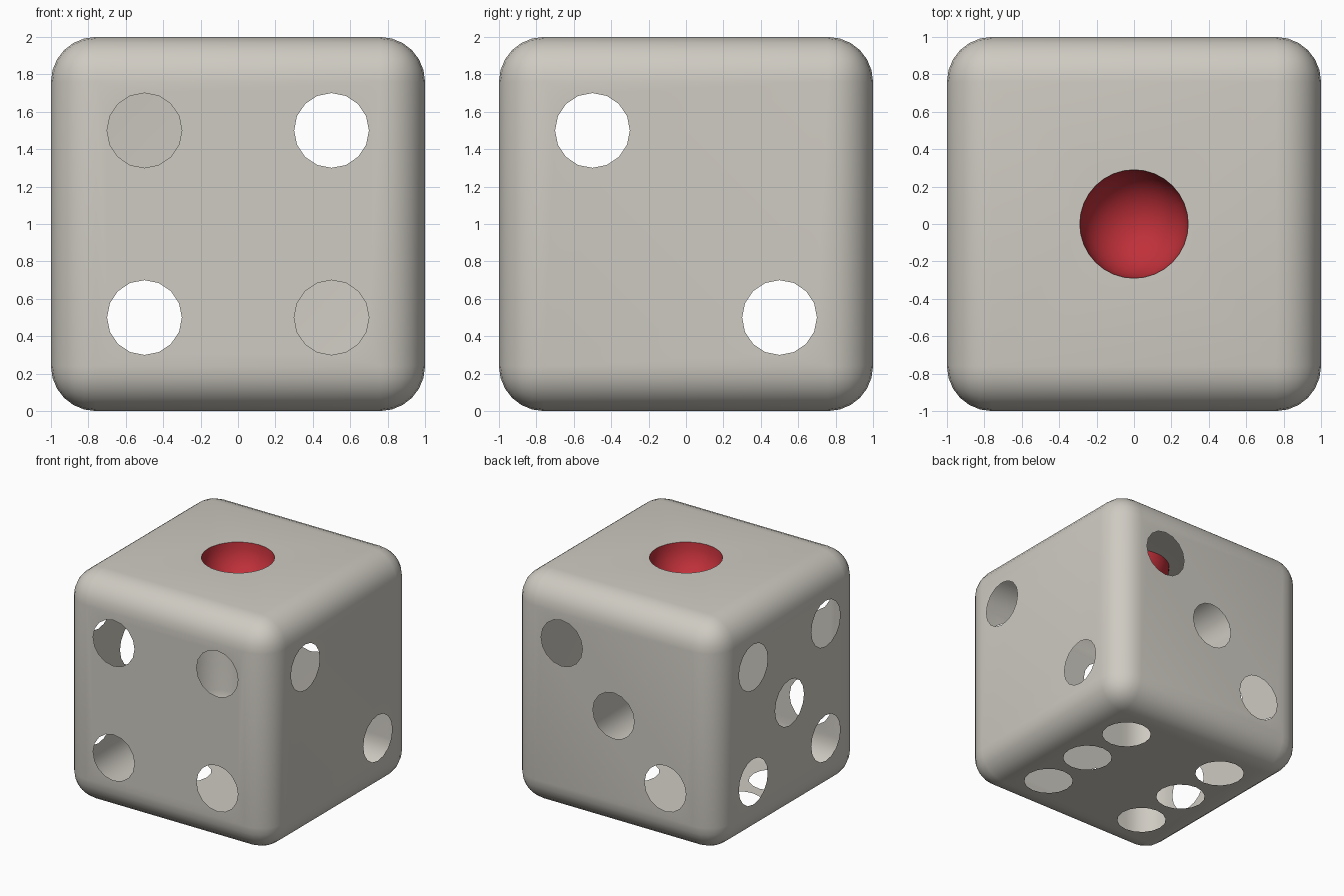
import bpy
import bmesh
from math import sin, cos, tau, radians
from mathutils import Vector

if "Cube" in bpy.data.objects:
    bpy.data.objects.remove(bpy.data.objects["Cube"], do_unlink=True)

ROUND = 0.24          # edge rounding radius
FLAT = 1 - ROUND      # half width of each flat face
PIP = 0.2
BIG_PIP = 0.29
CENTRE = Vector((0, 0, 1))
X, Y, Z = Vector((1, 0, 0)), Vector((0, 1, 0)), Vector((0, 0, 1))


def make_material(name, colour):
    mat = bpy.data.materials.new(name)
    mat.use_nodes = True
    mat.diffuse_color = (*colour, 1)
    mat.node_tree.nodes["Principled BSDF"].inputs["Base Color"].default_value = (*colour, 1)
    return mat


def finish(bm, name, mat):
    mesh = bpy.data.meshes.new(name)
    bm.to_mesh(mesh)
    bm.free()
    obj = bpy.data.objects.new(name, mesh)
    bpy.context.collection.objects.link(obj)
    mesh.materials.append(mat)
    bpy.ops.object.select_all(action="DESELECT")
    obj.select_set(True)
    bpy.context.view_layer.objects.active = obj
    bpy.ops.object.shade_smooth_by_angle(angle=radians(35))
    return obj


def add_loop(bm, points):
    verts = [bm.verts.new(p) for p in points]
    return [bm.edges.new((verts[i - 1], verts[i])) for i in range(len(verts))]


def add_plate(bm, normal, u, v, pips, radius, sides):
    """Flat square face pierced by round holes."""
    origin = CENTRE + normal
    corners = [(-1, -1), (1, -1), (1, 1), (-1, 1)]
    edges = add_loop(bm, [origin + FLAT * (a * u + b * v) for a, b in corners])
    for a, b in pips:
        ring = [tau * i / sides for i in range(sides)]
        edges += add_loop(bm, [origin + (a + radius * cos(t)) * u
                               + (b + radius * sin(t)) * v for t in ring])
    bmesh.ops.triangle_fill(bm, use_beauty=True, edges=edges, normal=normal)


bone = make_material("warm bone", (0.62, 0.595, 0.54))
red = make_material("deep red", (0.53, 0.03, 0.042))

# Rounded frame: bevelled cube with its six flat faces removed
bm = bmesh.new()
bmesh.ops.create_cube(bm, size=2)
bmesh.ops.translate(bm, verts=bm.verts, vec=CENTRE)
bmesh.ops.bevel(bm, geom=bm.edges[:], offset=ROUND, segments=6,
                profile=0.5, affect="EDGES", clamp_overlap=True)
bmesh.ops.delete(bm, geom=[f for f in bm.faces if f.calc_area() > 1], context="FACES")

# Pierced faces of the hollow shell
h = 0.5
diagonal = [(h, h), (-h, -h)]
square = diagonal + [(-h, h), (h, -h)]
middle = [(0, 0)]
add_plate(bm, Z, X, Y, middle, BIG_PIP, 32)
add_plate(bm, X, -Y, Z, diagonal, PIP, 16)
add_plate(bm, Y, X, Z, diagonal + middle, PIP, 16)
add_plate(bm, -Y, X, Z, square, PIP, 16)
add_plate(bm, -X, Y, Z, square + middle, PIP, 16)
add_plate(bm, -Z, X, Y, square + [(-h, 0), (h, 0)], PIP, 16)
bmesh.ops.remove_doubles(bm, verts=bm.verts, dist=0.001)
bmesh.ops.recalc_face_normals(bm, faces=bm.faces)
finish(bm, "cube_shell", bone)

# Red bowl sunk into the top hole
bm = bmesh.new()
bmesh.ops.create_uvsphere(bm, u_segments=32, v_segments=16, radius=BIG_PIP)
bmesh.ops.delete(bm, geom=[v for v in bm.verts if v.co.z > 0.001], context="VERTS")
bmesh.ops.translate(bm, verts=bm.verts, vec=2 * Z)
bmesh.ops.reverse_faces(bm, faces=bm.faces)
finish(bm, "top_bowl", red)
